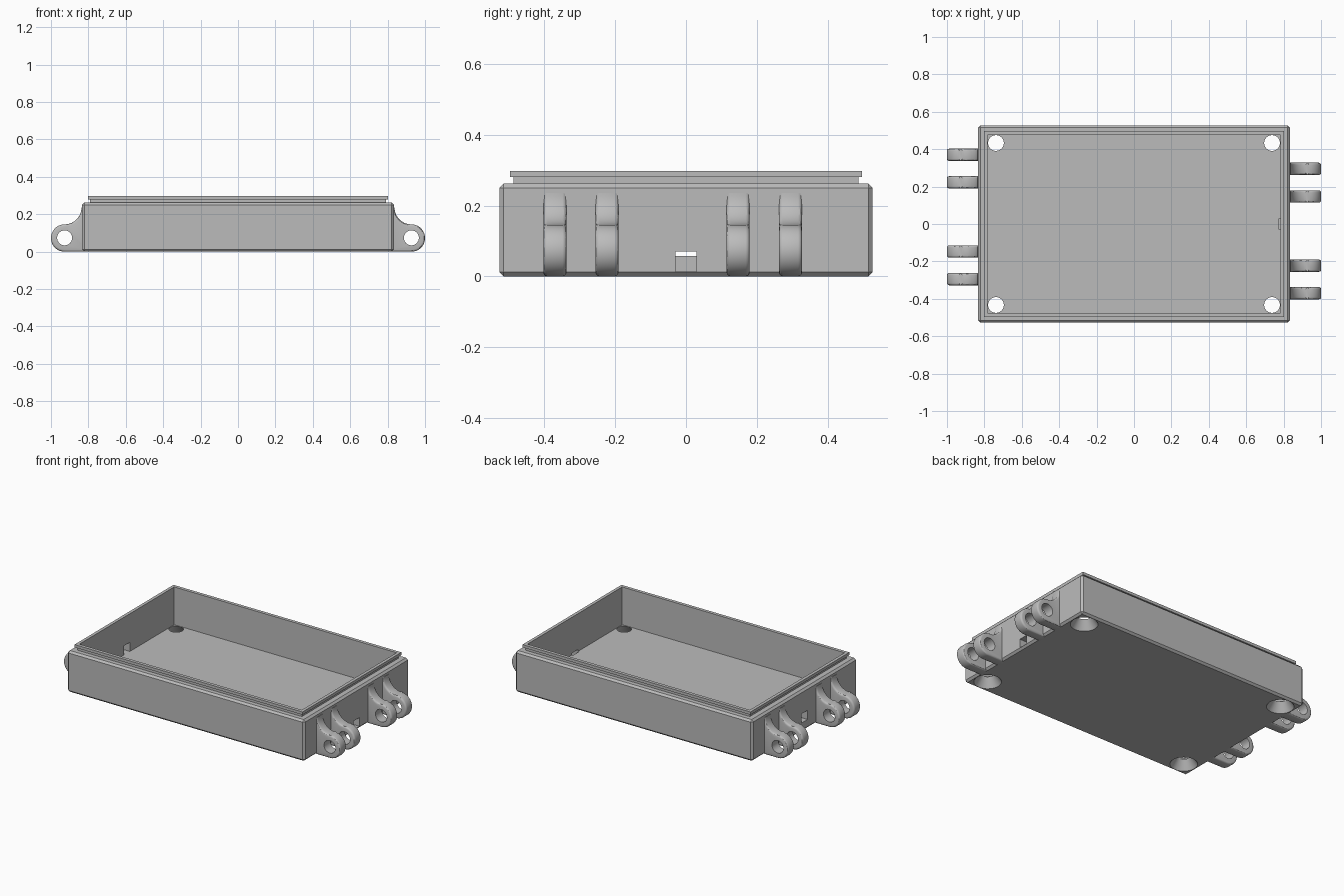
import bpy, bmesh, math
from mathutils import Matrix

old = bpy.data.objects.get("Cube")
if old:
    bpy.data.objects.remove(old, do_unlink=True)

# Single grey plastic
grey = bpy.data.materials.new("grey_plastic")
grey.use_nodes = True
colour = (0.5, 0.5, 0.5, 1)
grey.diffuse_color = colour
grey.node_tree.nodes["Principled BSDF"].inputs["Base Color"].default_value = colour


def make(name, bm):
    bmesh.ops.recalc_face_normals(bm, faces=bm.faces)
    mesh = bpy.data.meshes.new(name)
    bm.to_mesh(mesh)
    bm.free()
    mesh.materials.append(grey)
    obj = bpy.data.objects.new(name, mesh)
    bpy.context.collection.objects.link(obj)
    return obj


def box(name, x0, x1, y0, y1, z0, z1, chamfer=0):
    bm = bmesh.new()
    bmesh.ops.create_cube(bm, size=1)
    for v in bm.verts:
        v.co = (x1 if v.co.x > 0 else x0, y1 if v.co.y > 0 else y0, z1 if v.co.z > 0 else z0)
    if chamfer:  # every edge except the top rim
        edges = [e for e in bm.edges if min(v.co.z for v in e.verts) < z1]
        bmesh.ops.bevel(bm, geom=edges, offset=chamfer, segments=1, affect='EDGES')
    return make(name, bm)


def cone(name, r0, r1, depth, matrix, sides=48):
    bm = bmesh.new()
    bmesh.ops.create_cone(bm, cap_ends=True, segments=sides, radius1=r0, radius2=r1,
                          depth=depth, matrix=matrix)
    return make(name, bm)


def select(obj):
    bpy.ops.object.select_all(action='DESELECT')
    obj.select_set(True)
    bpy.context.view_layer.objects.active = obj


def combine(target, tool, operation):
    select(target)
    mod = target.modifiers.new("boolean", 'BOOLEAN')
    mod.object, mod.operation, mod.solver = tool, operation, 'EXACT'
    bpy.ops.object.modifier_apply(modifier=mod.name)
    bpy.data.objects.remove(tool, do_unlink=True)


# Tray body with a stepped lip
BX, BY, FLOOR = 0.834, 0.527, 0.058
body = box("tray_body", -BX, BX, -BY, BY, 0, 0.262, 0.012)
combine(body, box("lip_neck", -0.79, 0.79, -0.487, 0.487, 0.2, 0.285), 'UNION')
combine(body, box("lip_rim", -0.802, 0.802, -0.497, 0.497, 0.28, 0.298), 'UNION')
combine(body, box("cavity", -0.782, 0.782, -0.476, 0.476, FLOOR, 0.4), 'DIFFERENCE')

# Countersunk screw holes in the corners
slope = (0.08 - 0.042) / FLOOR
low, high = -0.02, FLOOR + 0.01
for sx in (-1, 1):
    for sy in (-1, 1):
        place = Matrix.Translation((sx * 0.738, sy * 0.433, (low + high) / 2))
        combine(body, cone("screw_hole", 0.08 - slope * low, 0.08 - slope * high,
                           high - low, place), 'DIFFERENCE')

# Small slots in the end walls, the left one low and the right one high
combine(body, box("low_slot", 0.775, 0.9, -0.03, 0.03, 0.014, 0.07), 'DIFFERENCE')
combine(body, box("high_slot", -0.9, -0.775, -0.03, 0.03, FLOOR, 0.116), 'DIFFERENCE')

# Hinge lug: round eye blending up into the wall with a concave fillet
EYE, R, FILLET, HALF = 0.927, 0.073, 0.09, 0.0325


def lug(name, y, turn):
    pts = [(0.81, 0)]
    for i in range(25):
        a = math.pi * (i / 24 - 0.5)
        pts.append((EYE + R * math.cos(a), R + R * math.sin(a)))
    for i in range(1, 15):
        a = math.pi / 2 * (1 + i / 14)
        pts.append((EYE + FILLET * math.cos(a), 2 * R + FILLET * (1 - math.sin(a))))
    pts.append((0.81, 2 * R + FILLET))
    bm = bmesh.new()
    face = bm.faces.new([bm.verts.new((x, y - HALF, z)) for x, z in pts])
    ext = bmesh.ops.extrude_face_region(bm, geom=[face])
    for v in ext["geom"]:
        if isinstance(v, bmesh.types.BMVert):
            v.co.y += 2 * HALF
    rim = [e for e in bm.edges
           if abs(e.verts[0].co.y - e.verts[1].co.y) < 1e-5
           and max(v.co.x for v in e.verts) > 0.82]
    bmesh.ops.bevel(bm, geom=rim, offset=0.011, segments=3, profile=0.5, affect='EDGES')
    obj = make(name, bm)
    place = Matrix.Translation((EYE, y, R + 0.001)) @ Matrix.Rotation(math.pi / 2, 4, 'X')
    combine(obj, cone("eye_hole", 0.04, 0.04, 0.2, place), 'DIFFERENCE')
    obj.data.transform(Matrix.Rotation(turn, 4, 'Z'))
    return obj


# The same four lugs on both ends, turned half a circle
parts = [body]
for side, turn in (("left", 0), ("right", math.pi)):
    for n, y in enumerate((-0.37, -0.223, 0.147, 0.295), 1):
        parts.append(lug(f"{side}_hinge_lug_{n}", y, turn))

for obj in parts:
    select(obj)
    bpy.ops.object.shade_smooth_by_angle(angle=math.radians(30))
